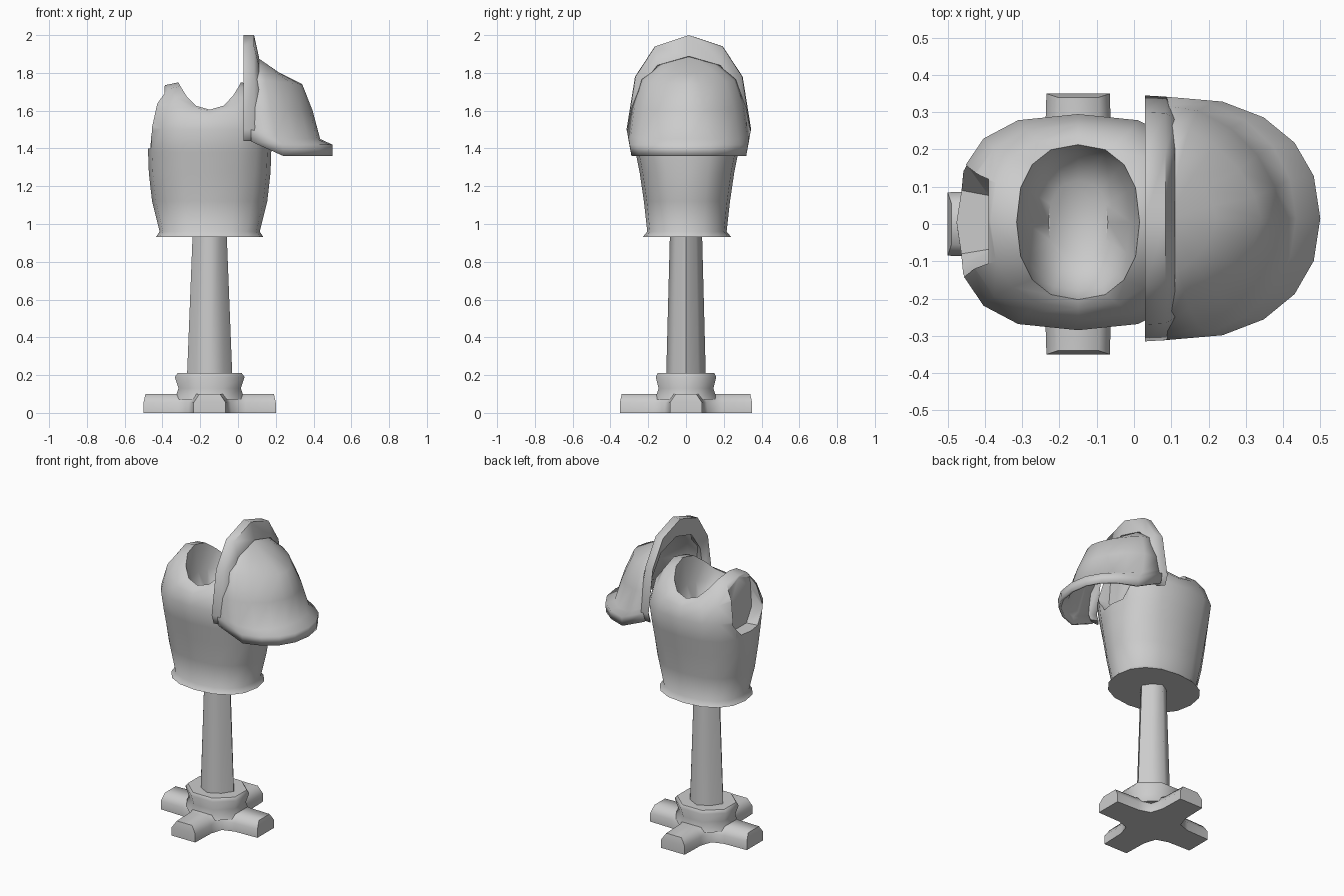
import bpy, bmesh
from math import sin, cos, pi, copysign

if "Cube" in bpy.data.objects:
    bpy.data.objects.remove(bpy.data.objects["Cube"])

CX = -0.15  # axis of the stand


def smooth(ob, angle):
    bpy.ops.object.select_all(action='DESELECT')
    bpy.context.view_layer.objects.active = ob
    ob.select_set(True)
    bpy.ops.object.shade_smooth_by_angle(angle=angle * pi / 180)


def loft(name, rings, closed=True, loop=False, caps=True, angle=50, thick=0):
    """Skin a list of equal-length rings into one smooth object."""
    bm = bmesh.new()
    vs = [[bm.verts.new(p) for p in r] for r in rings]
    n, m = len(rings[0]), len(rings)
    for i in range(m if loop else m - 1):
        a, b = vs[i], vs[(i + 1) % m]
        for k in range(n if closed else n - 1):
            j = (k + 1) % n
            bm.faces.new((a[k], a[j], b[j], b[k]))
    if caps and closed and not loop:
        bm.faces.new(vs[0][::-1])
        bm.faces.new(vs[-1])
    if loop and not closed:
        bm.faces.new([r[0] for r in vs])
        bm.faces.new([r[-1] for r in vs][::-1])
    bmesh.ops.remove_doubles(bm, verts=bm.verts, dist=1e-4)
    bmesh.ops.recalc_face_normals(bm, faces=bm.faces)
    me = bpy.data.meshes.new(name)
    bm.to_mesh(me)
    bm.free()
    ob = bpy.data.objects.new(name, me)
    bpy.context.collection.objects.link(ob)
    if thick:
        mod = ob.modifiers.new("thickness", 'SOLIDIFY')
        mod.thickness, mod.offset = thick, -1
    smooth(ob, angle)
    return ob


def spow(v, e):
    return copysign(abs(v) ** e, v)


# cross-shaped foot with bevelled arms
def cross(z_tip, z_mid, w, w_tip, reach, notch):
    pts = []
    for q in range(4):
        c, s = cos(q * pi / 2), sin(q * pi / 2)
        for x, y, z in ((reach, -w_tip, z_tip), (reach, w_tip, z_tip), (.19, w, z_mid),
                        (notch, notch, z_mid), (w, .19, z_mid)):
            pts.append((CX + x * c - y * s, x * s + y * c, z))
    return pts


loft("cross_foot", [cross(0, 0, .09, .085, .35, .115), cross(.055, .055, .09, .085, .35, .11),
                    cross(.10, .10, .06, .055, .34, .09)], angle=60)


# octagonal hub, and a tapered post with its corners on the axes
def octagon(z, rx, ry):
    return [(CX + rx * cos(a) / cos(pi / 8), ry * sin(a) / cos(pi / 8), z)
            for a in [(k + .5) * pi / 4 for k in range(8)]]


def post_ring(z, rx, ry):
    return [(CX + rx * cos(k * pi / 4) * (.88 if k % 2 else 1),
             ry * sin(k * pi / 4) * (.88 if k % 2 else 1), z) for k in range(8)]


loft("foot_hub", [octagon(.07, .185, .165), octagon(.13, .165, .145),
                  octagon(.19, .185, .16), octagon(.21, .17, .15)])
loft("post", [post_ring(.19, .12, .105), post_ring(.95, .09, .085)], angle=60)

# torso armour: rings with a raised shoulder line and a neck hollow
N = 16
# z, half width x, half depth y, rise towards the shoulders, roundness
PROFILE = [
    (.93, .285, .235, 0, .88), (.96, .265, .21, 0, .88), (1.12, .305, .228, 0, .88),
    (1.27, .322, .25, 0, .85), (1.38, .326, .272, 0, .8), (1.50, .328, .29, .01, .74),
    (1.57, .295, .262, .08, .78), (1.60, .235, .232, .135, .82),
    (1.605, .165, .208, .145, .85), (1.53, .14, .185, .05, .85), (1.47, .08, .11, 0, .85)]
rings = []
for z, hx, hy, rise, e in PROFILE:
    rings.append([(CX + hx * spow(cos(a), e), .005 + hy * spow(sin(a), e),
                   z + rise * cos(a) ** 2)
                  for a in [2 * pi * k / N for k in range(N)]])
torso = loft("torso_armour", rings, angle=60)

# arm openings cut into both sides of the torso
HOLE = [(-.08, 1.40), (.09, 1.40), (.165, 1.49), (.15, 1.62), (.12, 1.85),
        (-.11, 1.85), (-.13, 1.62), (-.145, 1.49)]
for side in (-1, 1):
    cutter = loft("arm_hole_cutter", [
        [(CX + side * d, y * w, z) for y, z in HOLE] for d, w in ((.24, .85), (.36, 1.1))])
    cutter.hide_render = True
    mod = torso.modifiers.new("arm_hole", 'BOOLEAN')
    mod.operation, mod.solver, mod.object = 'DIFFERENCE', 'EXACT', cutter
    bpy.context.view_layer.objects.active = torso
    bpy.ops.object.modifier_apply(modifier=mod.name)
    bpy.data.objects.remove(cutter)
smooth(torso, 65)

# shoulder guard: half dome made of U-shaped rows, open underneath
CY = 0.015


def rim_z(x):
    return 1.36 + .09 * max(0, min(1, (.24 - x) / .2))


# half width, reach in x, z at the far side (above the rim if < 1), z at inner end, roundness
rows = []
for hw, xm, z0, z1, e in ((.318, .50, 0, 0, .87), (.328, .50, .06, .05, .87),
                          (.322, .435, .09, .08, .95), (.305, .395, 1.60, 1.62, 1.1),
                          (.255, .34, 1.74, 1.77, 1.25), (.15, .22, 1.80, 1.86, 1.25),
                          (0, .09, 1.89, 1.89, 1)):
    row = []
    for k in range(11):
        t = pi * k / 10
        s = sin(t)
        x = .09 + (xm - .09) * s ** e if 0 < k < 10 else .07
        z = rim_z(x) + z0 if z0 < 1 else z0 * s + z1 * (1 - s)
        row.append((x, CY - hw * spow(cos(t), max(e, .9)), z))
    rows.append(row)
loft("shoulder_guard", rows, closed=False, caps=False, angle=85, thick=.015)

# upright arched collar of the shoulder guard
HALF = [(.31, 1.44), (.33, 1.50), (.285, 1.78), (.18, 1.94)]
ARCH = [(-y, z) for y, z in HALF] + [(0, 2.0)] + HALF[::-1]


def arch(x, sy, sz):
    return [(x, CY + y * sy, 1.44 + (z - 1.44) * sz) for y, z in ARCH]


loft("guard_collar", [arch(.03, 1, 1), arch(.085, .99, 1), arch(.11, .93, .80),
                      arch(.06, .87, .78)], closed=False, loop=True, angle=75)
